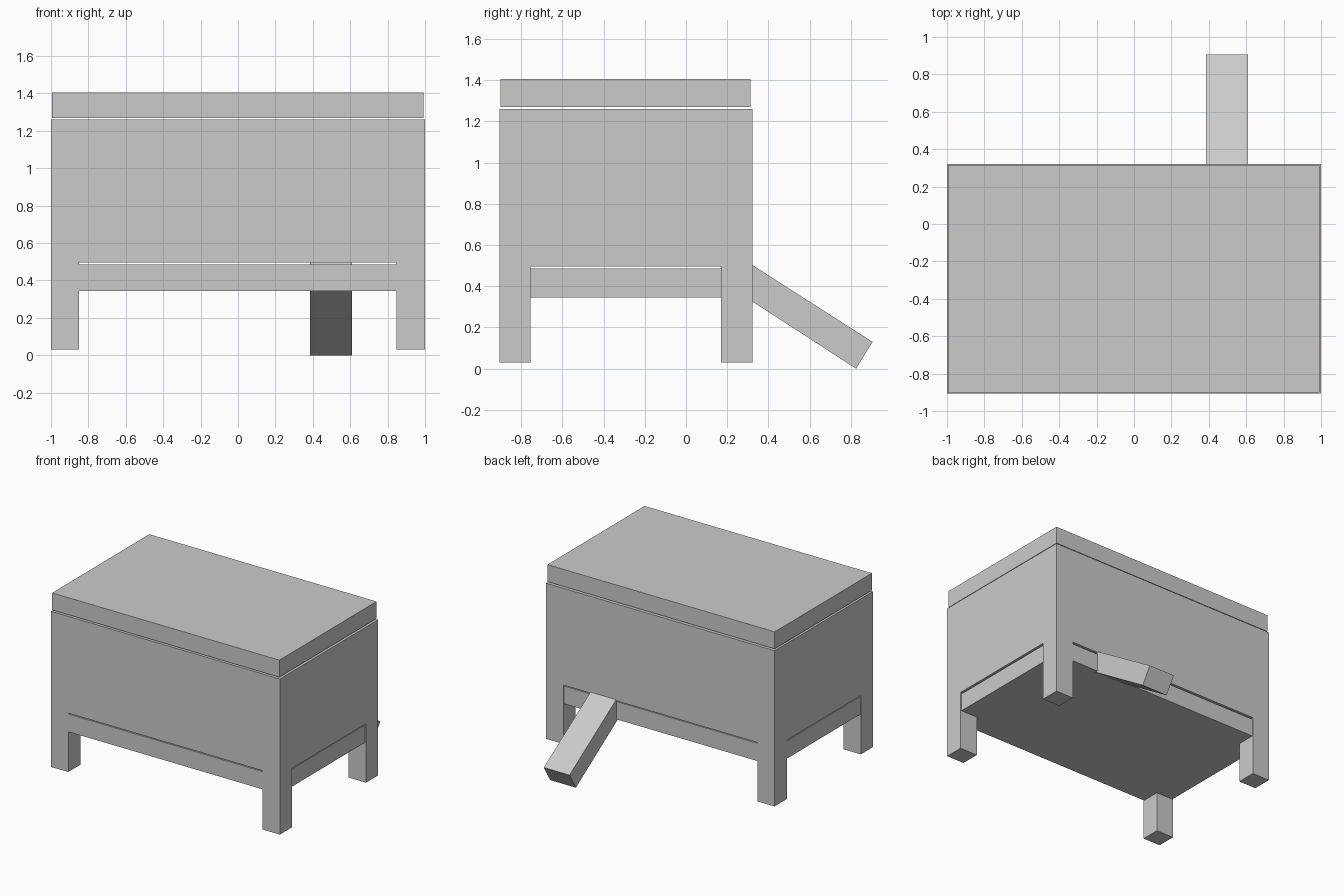
import bpy, bmesh
from mathutils import Vector

if "Cube" in bpy.data.objects:
    bpy.data.objects.remove(bpy.data.objects["Cube"])


def box(name, x, y, z):
    """Box from (min, max) ranges."""
    bm = bmesh.new()
    bmesh.ops.create_cube(bm, size=1)
    for v in bm.verts:
        v.co = Vector([r[0] if c < 0 else r[1] for c, r in zip(v.co, (x, y, z))])
    return finish(name, bm)


def finish(name, bm):
    bmesh.ops.recalc_face_normals(bm, faces=bm.faces)
    me = bpy.data.meshes.new(name)
    bm.to_mesh(me)
    bm.free()
    ob = bpy.data.objects.new(name, me)
    bpy.context.collection.objects.link(ob)
    return ob


# Body with four corner legs: a block cut through both ways below
body = box("body_with_legs", (-1, 1), (-0.905, 0.322), (0.03, 1.26))
cutters = [
    box("leg_gap_cutter_front", (-0.85, 0.847), (-1.2, 0.6), (-0.2, 0.495)),
    box("leg_gap_cutter_side", (-1.3, 1.3), (-0.755, 0.17), (-0.2, 0.495)),
]
bpy.context.view_layer.objects.active = body
for c in cutters:
    c.hide_render = True
    mod = body.modifiers.new("cut_" + c.name, 'BOOLEAN')
    mod.operation = 'DIFFERENCE'
    mod.solver = 'EXACT'
    mod.object = c
    bpy.ops.object.modifier_apply(modifier=mod.name)
    bpy.data.objects.remove(c)

# Lid resting just above the body, floor tray just below it
box("lid", (-0.995, 0.992), (-0.90, 0.313), (1.27, 1.405))
box("floor_tray", (-0.995, 0.992), (-0.90, 0.315), (0.345, 0.485))

# Ramp: side profile swept across its width
profile = [(0.30, 0.517), (0.905, 0.13), (0.825, 0.0), (0.22, 0.392)]
bm = bmesh.new()
face = bm.faces.new([bm.verts.new((0.385, y, z)) for y, z in profile])
ext = bmesh.ops.extrude_face_region(bm, geom=[face])
for v in ext["geom"]:
    if isinstance(v, bmesh.types.BMVert):
        v.co.x = 0.61
finish("ramp", bm)
